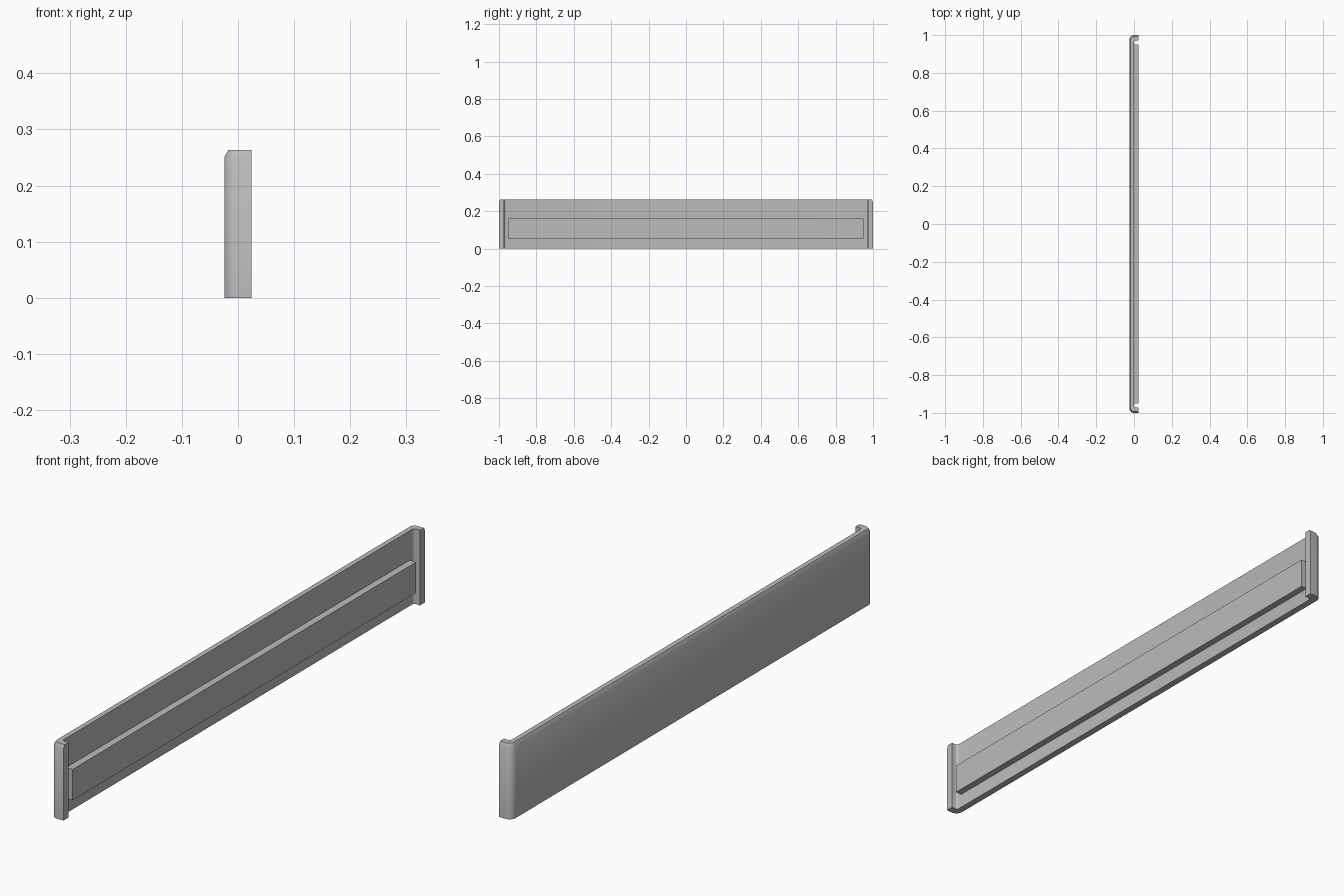
import bpy, bmesh, math

default = bpy.data.objects.get("Cube")
if default:
    bpy.data.objects.remove(default, do_unlink=True)

HEIGHT = 0.263      # overall height
BACK = -0.0245      # outer face of the panel
TIP = 0.0245        # free edge of the end flanges
INNER = 0.0         # inner face of the panel
FLANGE = 0.028      # flange thickness

grey = bpy.data.materials.new("plain grey")
grey.diffuse_color = (0.5, 0.5, 0.5, 1)
grey.use_nodes = True
grey.node_tree.nodes["Principled BSDF"].inputs["Base Color"].default_value = (0.5, 0.5, 0.5, 1)


def finish(bm, name):
    bmesh.ops.recalc_face_normals(bm, faces=bm.faces)
    mesh = bpy.data.meshes.new(name)
    bm.to_mesh(mesh)
    bm.free()
    mesh.materials.append(grey)
    obj = bpy.data.objects.new(name, mesh)
    bpy.context.collection.objects.link(obj)
    return obj


def arc(cx, cy, r, start, end, steps):
    angles = [math.radians(start + (end - start) * i / steps) for i in range(steps + 1)]
    return [(cx + r * math.cos(a), cy + r * math.sin(a)) for a in angles]


def outline(inset):
    """Channel-shaped plan; the inset pulls in the outer side only."""
    r = 0.024
    fillet = 0.01
    wall = 1 - FLANGE
    outer = [(TIP, 1 - inset)] + arc(BACK + r, 1 - r, r - inset, 90, 180, 8)
    inner = arc(INNER + fillet, wall - fillet, fillet, 180, 90, 5) + [(TIP, wall)]

    def mirror(points):
        return [(x, -y) for x, y in reversed(points)]

    return outer + mirror(outer) + mirror(inner) + inner


# Panel with wrapped ends and a chamfered outer top rim
bm = bmesh.new()
rings = []
for z, inset in ((0, 0), (HEIGHT - 0.013, 0), (HEIGHT, 0.007)):
    rings.append([bm.verts.new((x, y, z)) for x, y in outline(inset)])
for low, high in zip(rings, rings[1:]):
    for i in range(len(low)):
        j = (i + 1) % len(low)
        bm.faces.new((low[i], low[j], high[j], high[i]))
bm.faces.new(rings[0])
bm.faces.new(rings[-1])
panel = finish(bm, "panel")
bpy.ops.object.select_all(action="DESELECT")
panel.select_set(True)
bpy.context.view_layer.objects.active = panel
bpy.ops.object.shade_smooth_by_angle(angle=math.radians(35))

# Raised rail along the inner face
bm = bmesh.new()
bmesh.ops.create_cube(bm, size=1)
x0, z0, z1 = INNER - 0.003, 0.052, 0.16
for v in bm.verts:
    v.co.x = TIP if v.co.x > 0 else x0
    v.co.y *= 1.9
    v.co.z = z1 if v.co.z > 0 else z0
finish(bm, "inner_rail")
